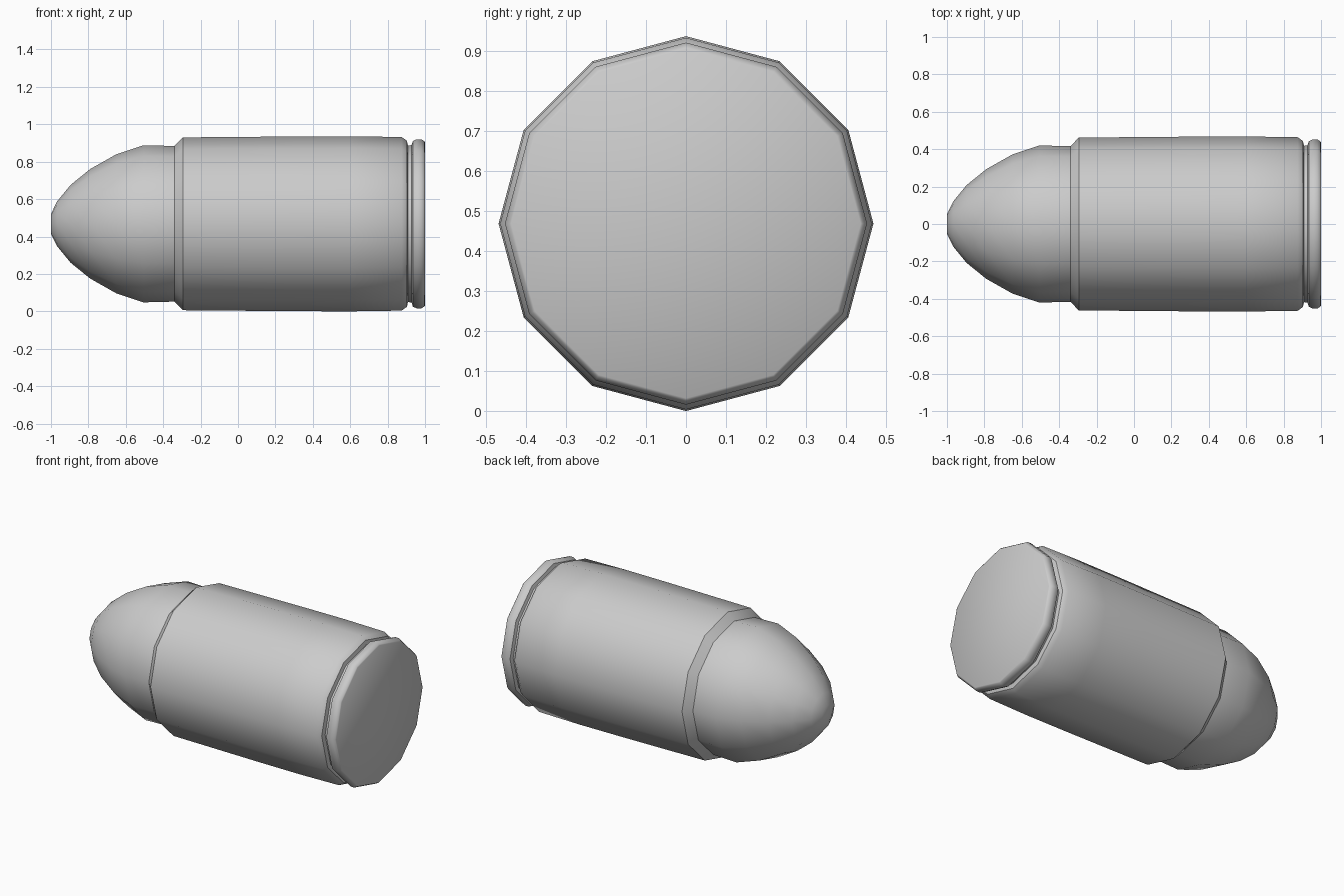
import bpy, bmesh, math

if "Cube" in bpy.data.objects:
    bpy.data.objects.remove(bpy.data.objects["Cube"])

SIDES = 12
AXIS_Z = 0.468


def lathe(name, profile, cap_start=False, cap_end=False):
    """Revolve (x, radius) points around the long axis."""
    bm = bmesh.new()
    rings = []
    for x, r in profile:
        rings.append([bm.verts.new((x, r * math.cos(a), AXIS_Z + r * math.sin(a)))
                      for a in (2 * math.pi * i / SIDES for i in range(SIDES))])
    for a, b in zip(rings, rings[1:]):
        for i in range(SIDES):
            j = (i + 1) % SIDES
            bm.faces.new((a[i], a[j], b[j], b[i]))
    if cap_start:
        bm.faces.new(rings[0])
    if cap_end:
        bm.faces.new(rings[-1])
    bmesh.ops.recalc_face_normals(bm, faces=bm.faces)
    mesh = bpy.data.meshes.new(name)
    bm.to_mesh(mesh)
    bm.free()
    obj = bpy.data.objects.new(name, mesh)
    bpy.context.collection.objects.link(obj)
    bpy.ops.object.select_all(action='DESELECT')
    obj.select_set(True)
    bpy.context.view_layer.objects.active = obj
    bpy.ops.object.shade_smooth_by_angle(angle=math.radians(35))
    return obj


# Rounded nose, case, extractor groove and rim as one closed shell
lathe("cartridge", [
    # nose
    (-1.0, 0.053), (-0.967, 0.12), (-0.895, 0.208), (-0.79, 0.293),
    (-0.65, 0.372), (-0.505, 0.42), (-0.34, 0.416),
    # case with bevelled mouth
    (-0.295, 0.462), (0.3, 0.467), (0.6, 0.468), (0.875, 0.464), (0.903, 0.444),
    # groove
    (0.909, 0.418), (0.928, 0.421),
    # rim
    (0.935, 0.443), (0.955, 0.452), (0.98, 0.452), (0.996, 0.442), (1.0, 0.436),
], cap_start=True, cap_end=True)
